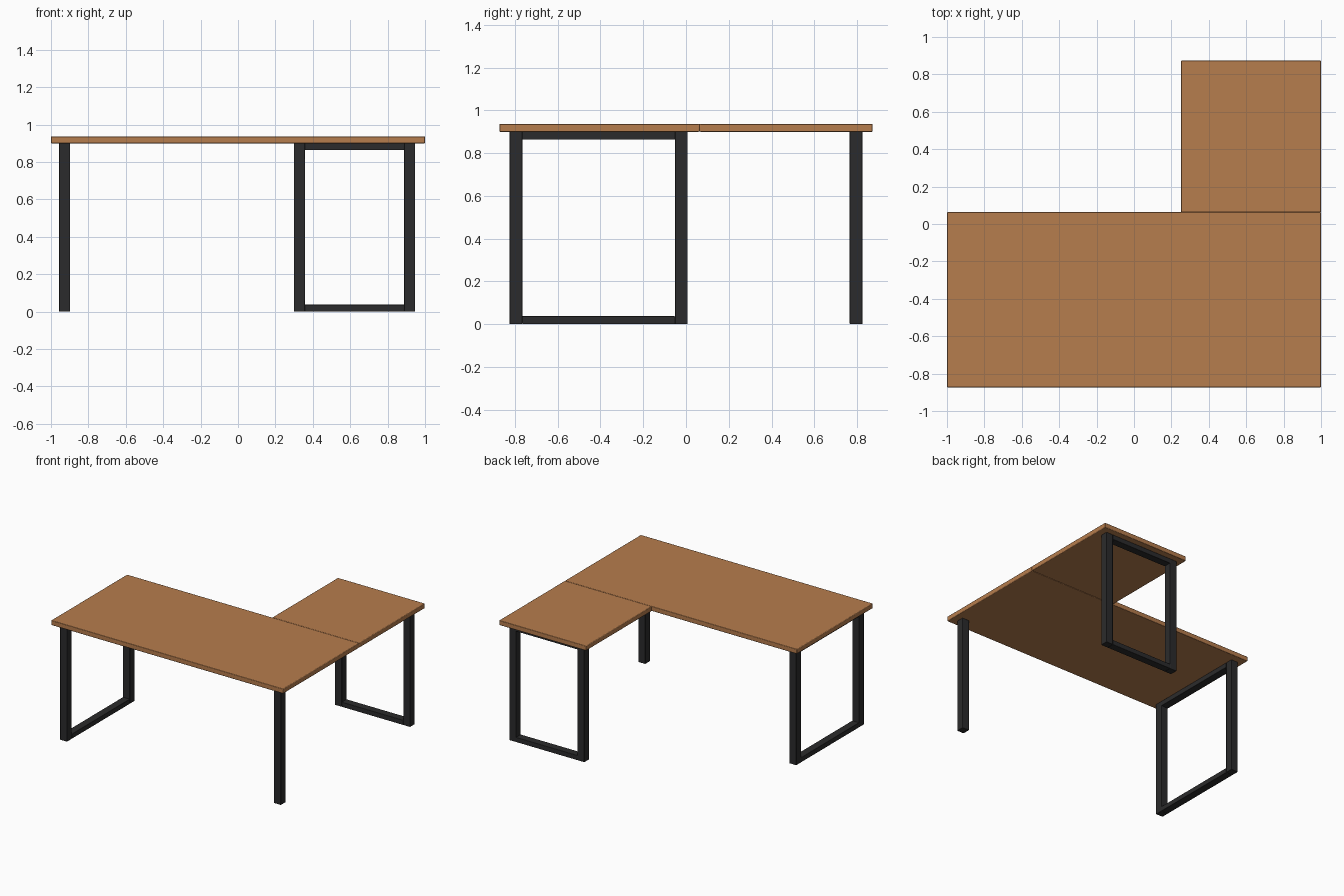
import bpy

if "Cube" in bpy.data.objects:
    bpy.data.objects.remove(bpy.data.objects["Cube"])


def material(name, color):
    m = bpy.data.materials.new(name)
    m.diffuse_color = (*color, 1)
    m.use_nodes = True
    m.node_tree.nodes["Principled BSDF"].inputs["Base Color"].default_value = m.diffuse_color
    return m


WOOD = material("warm wood", (0.47, 0.205, 0.075))
METAL = material("black metal", (0.024, 0.024, 0.025))


def box(name, x, y, z, mat, bevel):
    """Box from (min, max) ranges, with slightly softened edges."""
    bpy.ops.mesh.primitive_cube_add(
        size=1, location=[(r[0] + r[1]) / 2 for r in (x, y, z)])
    ob = bpy.context.object
    ob.name = name
    ob.scale = [r[1] - r[0] for r in (x, y, z)]
    bpy.ops.object.transform_apply(location=False, rotation=False, scale=True)
    ob.data.materials.append(mat)
    mod = ob.modifiers.new("soft edges", 'BEVEL')
    mod.width = bevel
    mod.segments = 2
    bpy.ops.object.shade_smooth_by_angle()
    return ob


T = 0.059      # post width
BAR = 0.037    # bar height
TOP = 0.90     # underside of the tops
H = 0.937      # overall height
SEAM = 0.063   # where the two tops meet


def frame(name, x, y, along):
    """Rectangular leg frame running along axis 0 (x) or 1 (y)."""
    lo, hi = (x, y)[along]
    cross = (y, x)[along]

    def part(label, span, z):
        px, py = (span, cross) if along == 0 else (cross, span)
        box(f"{name}_{label}", px, py, z, METAL, 0.002)

    part("post_a", (lo, lo + T), (0, TOP))
    part("post_b", (hi - T, hi), (0, TOP))
    part("bottom_bar", (lo + T, hi - T), (0, BAR))
    part("top_bar", (lo + T, hi - T), (TOP - BAR, TOP))


# Table tops: long desk in front, shorter return behind on the right
box("desk_top", (-1, 1), (-0.873, SEAM), (TOP, H), WOOD, 0.004)
box("return_top", (0.251, 1), (SEAM, 0.873), (TOP, H), WOOD, 0.004)

# Leg frames and the single front right leg
frame("left_leg_frame", (-0.956, -0.956 + T), (-0.825, 0.008), 1)
frame("return_leg_frame", (0.299, 0.947), (0.766, 0.766 + T), 0)
box("front_right_leg", (0.947 - T, 0.947), (-0.825, -0.825 + T), (0, TOP), METAL, 0.002)
